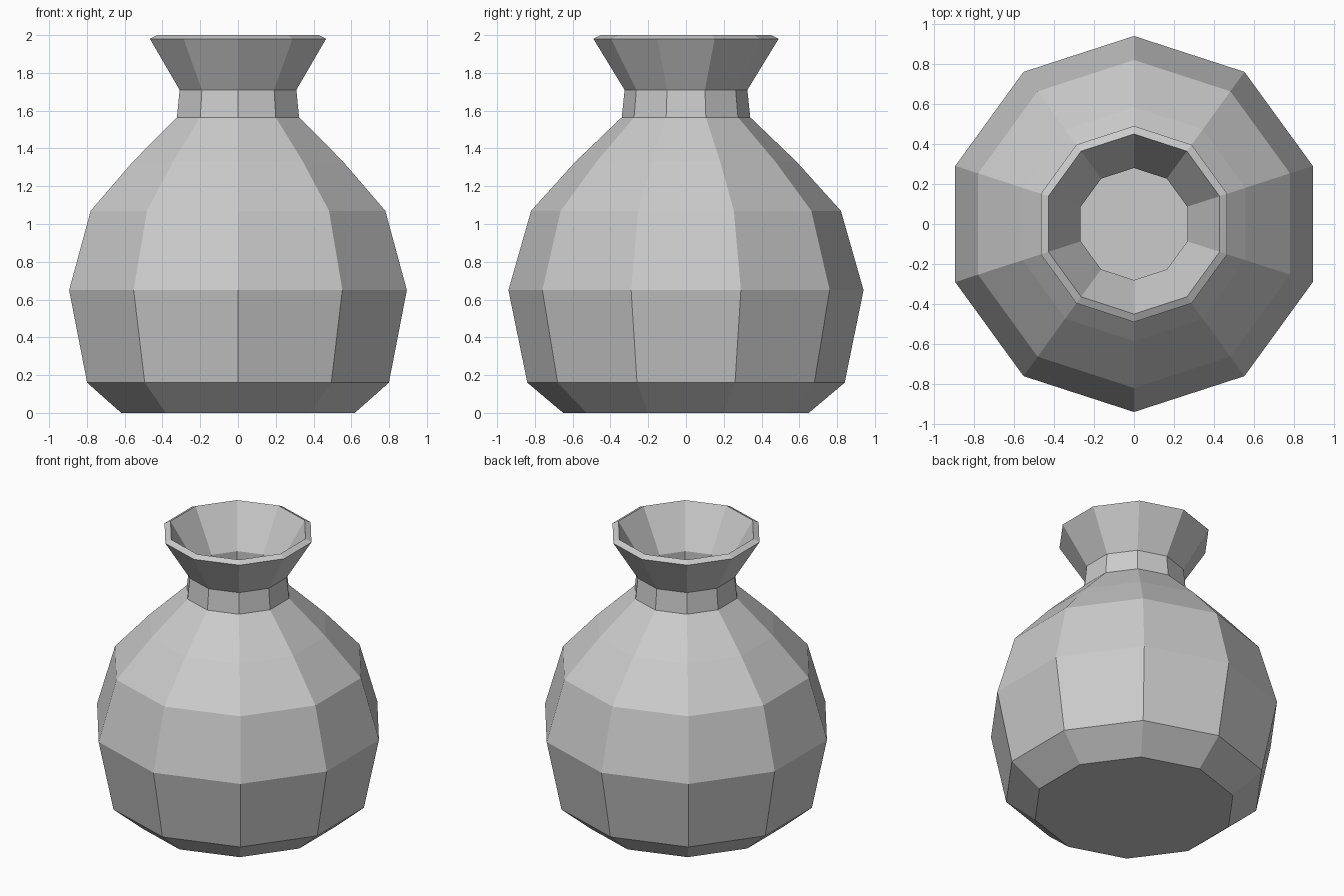
import bpy, bmesh
from math import radians
from mathutils import Vector

SIDES = 10

# Remove the default cube
cube = bpy.data.objects.get("Cube")
if cube:
    bpy.data.objects.remove(cube, do_unlink=True)

# Plain clay colour
clay = bpy.data.materials.new("pale_grey_clay")
clay.use_nodes = True
colour = (0.6, 0.6, 0.6, 1)
clay.diffuse_color = colour
clay.node_tree.nodes["Principled BSDF"].inputs["Base Color"].default_value = colour

# Wall profile as (radius, height): outside upwards, then inside downwards
outside = [(0.65, 0), (0.84, 0.16), (0.94, 0.65), (0.82, 1.07),
           (0.585, 1.33), (0.34, 1.565), (0.325, 1.71), (0.49, 1.98)]
inside = [(0.45, 2.0), (0.28, 1.72), (0.285, 1.545), (0.545, 1.3),
          (0.77, 1.05), (0.89, 0.65), (0.795, 0.18), (0.63, 0.05)]


def lathe(name, profile, material):
    """Spin a profile into a flat-sided vessel with a closed foot and floor."""
    bm = bmesh.new()
    verts = [bm.verts.new((0, -r, z)) for r, z in profile]
    edges = [bm.edges.new(pair) for pair in zip(verts, verts[1:])]
    bmesh.ops.spin(bm, geom=verts + edges, cent=Vector(), axis=(0, 0, 1),
                   angle=radians(360), steps=SIDES)
    bmesh.ops.remove_doubles(bm, verts=bm.verts, dist=0.001)
    rims = [e for e in bm.edges if e.is_boundary]
    bmesh.ops.holes_fill(bm, edges=rims, sides=SIDES)
    bmesh.ops.recalc_face_normals(bm, faces=bm.faces)
    mesh = bpy.data.meshes.new(name)
    bm.to_mesh(mesh)
    bm.free()
    mesh.materials.append(material)
    obj = bpy.data.objects.new(name, mesh)
    bpy.context.collection.objects.link(obj)
    return obj


# Vase: body, neck, flared lip and hollow inside in one wall
lathe("vase", outside + inside, clay)
